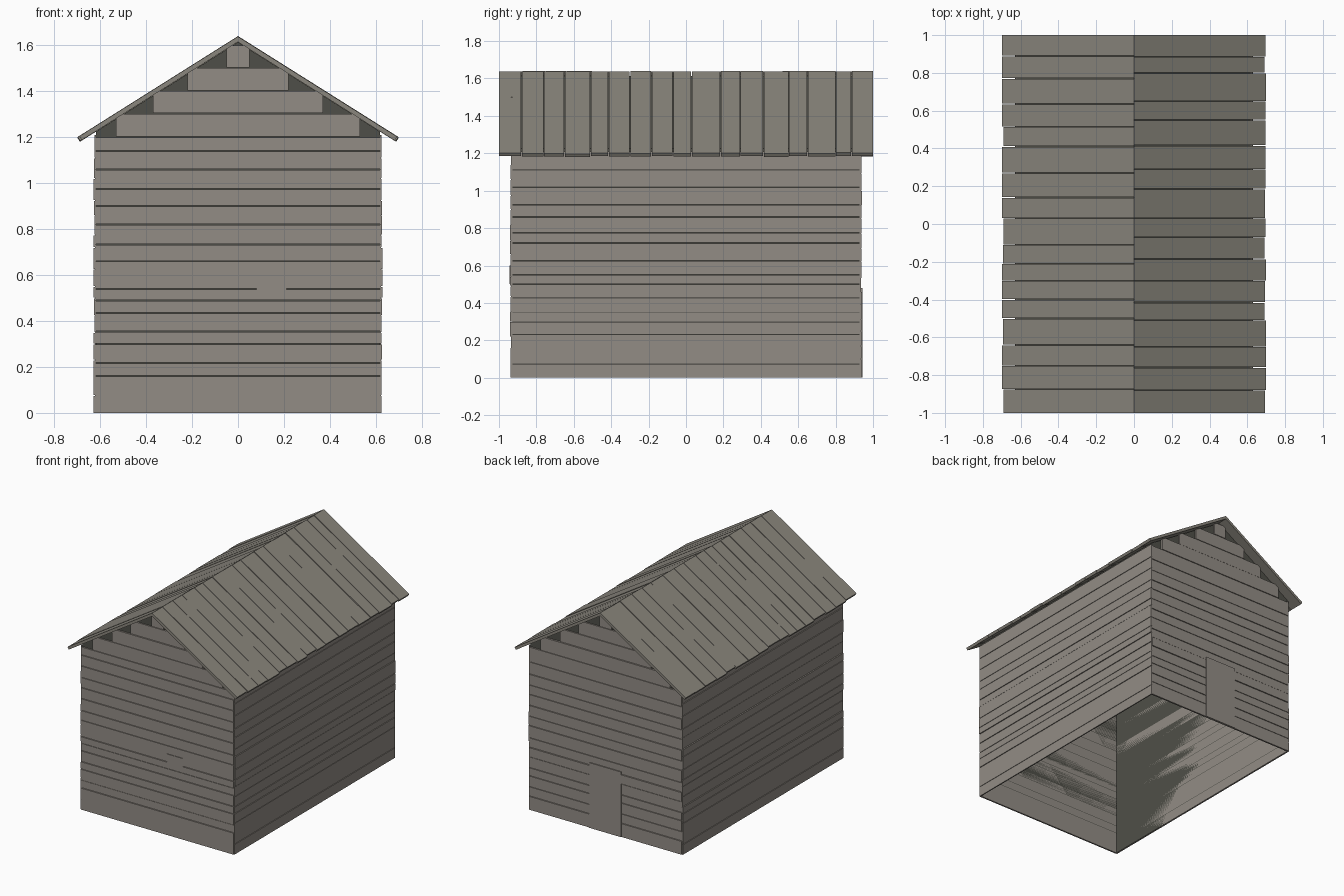
import bpy, bmesh, random
from mathutils import Vector

random.seed(4)
cube = bpy.data.objects.get("Cube")
if cube:
    bpy.data.objects.remove(cube, do_unlink=True)


def material(name, rgb):
    m = bpy.data.materials.new(name)
    m.use_nodes = True
    m.diffuse_color = (*rgb, 1)
    m.node_tree.nodes["Principled BSDF"].inputs["Base Color"].default_value = (*rgb, 1)
    return m


WALL = material("weathered_wall_wood", (0.29, 0.265, 0.235))
ROOF = material("weathered_roof_wood", (0.255, 0.24, 0.205))
DARK = material("dark_lining", (0.078, 0.078, 0.065))


def prism(bm, ring, sweep):
    """Closed solid from a planar ring swept along a vector."""
    a = [bm.verts.new(p) for p in ring]
    b = [bm.verts.new(Vector(p) + Vector(sweep)) for p in ring]
    bm.faces.new(a)
    bm.faces.new(b[::-1])
    for i in range(len(a)):
        j = (i + 1) % len(a)
        bm.faces.new((a[i], b[i], b[j], a[j]))


def box(bm, lo, hi):
    (x0, y0, z0), (x1, y1, z1) = lo, hi
    prism(bm, [(x0, y0, z0), (x1, y0, z0), (x1, y1, z0), (x0, y1, z0)], (0, 0, z1 - z0))


def finish(bm, name, mat):
    bmesh.ops.recalc_face_normals(bm, faces=bm.faces)
    me = bpy.data.meshes.new(name)
    bm.to_mesh(me)
    bm.free()
    me.materials.append(mat)
    ob = bpy.data.objects.new(name, me)
    bpy.context.collection.objects.link(ob)
    return ob


GAP = 0.002
HX, HY = 0.617, 0.927          # lining half width and half length
APEX, EAVE_X, SLOPE = 1.64, 0.70, 0.629

# Dark inner lining, open underneath
bm = bmesh.new()
under = APEX - 0.027
prism(bm, [(-HX, -HY, 0), (HX, -HY, 0), (HX, -HY, under - HX * SLOPE),
           (0, -HY, under), (-HX, -HY, under - HX * SLOPE)], (0, 2 * HY, 0))
bmesh.ops.recalc_face_normals(bm, faces=bm.faces)
floor = [f for f in bm.faces if f.normal.z < -0.9]
bmesh.ops.delete(bm, geom=floor, context='FACES')
finish(bm, "inner_lining", DARK)

# Side wall planks
side_cuts = [0, .075, .23, .30, .35, .425, .50, .55, .625, .72, .775, .86, .925, 1.02, 1.11, 1.212]
for name, s in (("left_wall_planks", 1), ("right_wall_planks", -1)):
    bm = bmesh.new()
    for z0, z1 in zip(side_cuts, side_cuts[1:]):
        out = HX + random.uniform(0.007, 0.013)
        lo = z0 + GAP if z0 else 0
        box(bm, (s * HX, -0.935, lo), (s * out, 0.935, z1 - GAP))
    finish(bm, name, WALL)

# Gable wall planks, stepped in under the roof slope
front_cuts = [0, .16, .218, .30, .355, .435, .49, .54, .66, .733, .82, .90, .975, 1.06, 1.14, 1.2]
back_cuts = [0, .10, .17, .25, .31, .39, .46, .53, .62, .69, .77, .85, .92, 1.0, 1.09, 1.2]
steps = [(1.2, 1.303, .53), (1.303, 1.402, .37), (1.402, 1.502, .22), (1.502, 1.6, .05)]
for name, s, cuts in (("front_wall_planks", -1, front_cuts), ("back_wall_planks", 1, back_cuts)):
    bm = bmesh.new()
    rows = [(a, b, 0.622) for a, b in zip(cuts, cuts[1:])] + steps
    for z0, z1, w in rows:
        out = HY + random.uniform(0.009, 0.014)
        lo = z0 + GAP if z0 else 0
        box(bm, (-w, s * HY, lo), (w, s * out, z1 - GAP))
    finish(bm, name, WALL)

# Small front hatch and back door panels
bm = bmesh.new()
box(bm, (0.08, -0.936, 0.50), (0.21, -0.943, 0.60))
finish(bm, "front_hatch", WALL)
bm = bmesh.new()
box(bm, (-0.13, 0.936, 0), (0.13, 0.944, 0.48))
finish(bm, "back_door", WALL)

# Roof planks running from ridge to eave
left_cuts = [-1, -.88, -.76, -.65, -.51, -.415, -.30, -.185, -.07, .03, .185, .29,
             .415, .55, .65, .80, .885, 1]
right_cuts = [-1, -.875, -.75, -.64, -.50, -.40, -.30, -.21, -.11, .03, .14, .27,
              .41, .515, .635, .77, .89, 1]
for name, s, cuts in (("left_roof_planks", 1, left_cuts), ("right_roof_planks", -1, right_cuts)):
    bm = bmesh.new()
    for y0, y1 in zip(cuts, cuts[1:]):
        xe = EAVE_X - random.uniform(0, 0.01)
        top = APEX - random.uniform(0, 0.004)
        ze = top - xe * SLOPE
        a = y0 + GAP if y0 > -1 else y0
        b = y1 - GAP if y1 < 1 else y1
        prism(bm, [(0, a, top), (s * xe, a, ze), (s * (xe - 0.0106), a, ze - 0.0169),
                   (0, a, top - 0.0235)], (0, b - a, 0))
    finish(bm, name, ROOF)
